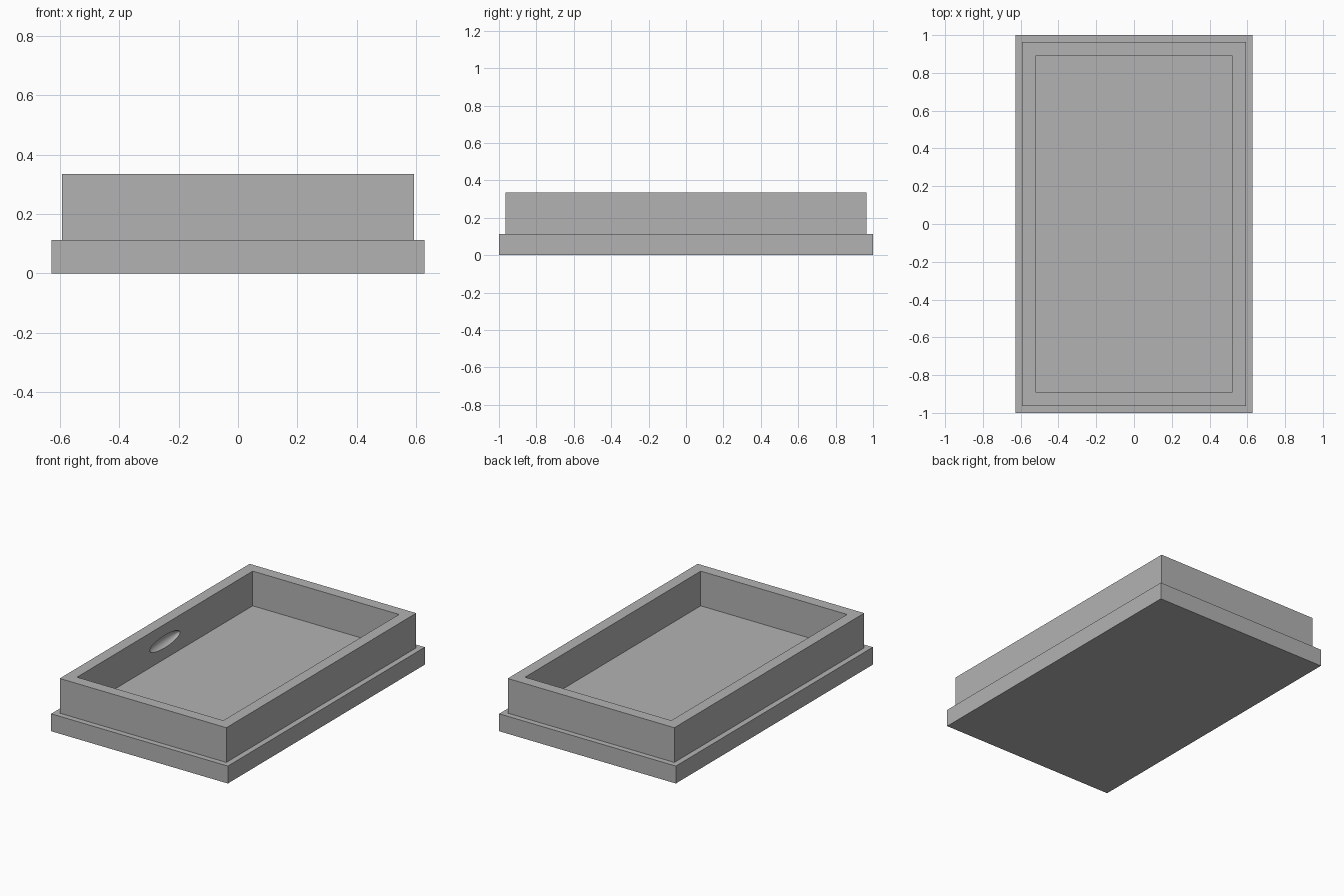
import bpy
import bmesh
from mathutils import Matrix

WIDTH, LENGTH = 1.256, 2.0
BASE_H, TOTAL_H = 0.112, 0.335
LEDGE, WALL = 0.036, 0.072

cube = bpy.data.objects.get("Cube")
if cube:
    bpy.data.objects.remove(cube, do_unlink=True)

# Single grey material
grey = bpy.data.materials.new("plain_grey")
grey.use_nodes = True
colour = (0.45, 0.45, 0.45, 1)
grey.diffuse_color = colour
grey.node_tree.nodes["Principled BSDF"].inputs["Base Color"].default_value = colour


def make_object(name, bm):
    mesh = bpy.data.meshes.new(name)
    bmesh.ops.recalc_face_normals(bm, faces=bm.faces)
    bm.to_mesh(mesh)
    bm.free()
    mesh.materials.append(grey)
    obj = bpy.data.objects.new(name, mesh)
    bpy.context.collection.objects.link(obj)
    return obj


def step(bm, face, inset, rise):
    """Inset a face, then extrude the inner part up or down."""
    bmesh.ops.inset_region(bm, faces=[face], thickness=inset, use_even_offset=True)
    made = bmesh.ops.extrude_discrete_faces(bm, faces=[face])["faces"][0]
    bmesh.ops.translate(bm, verts=made.verts, vec=(0, 0, rise))
    return made


# Tray: base slab, raised rim, sunken floor
bm = bmesh.new()
bmesh.ops.create_cube(bm, size=1)
bmesh.ops.transform(bm, verts=bm.verts, matrix=Matrix.Translation((0, 0, BASE_H / 2))
                    @ Matrix.Diagonal((WIDTH, LENGTH, BASE_H, 1)))
top = max(bm.faces, key=lambda f: f.calc_center_median().z)
top = step(bm, top, LEDGE, TOTAL_H - BASE_H)
step(bm, top, WALL, BASE_H - TOTAL_H)
tray = make_object("tray", bm)

# Shallow oval thumb recess in the inner side wall
bm = bmesh.new()
bmesh.ops.create_uvsphere(bm, u_segments=48, v_segments=24, radius=1)
for face in bm.faces:
    face.smooth = True
inner_x = -WIDTH / 2 + LEDGE + WALL
mid_z = (BASE_H + TOTAL_H) / 2
bmesh.ops.transform(bm, verts=bm.verts, matrix=Matrix.Translation((inner_x, 0, mid_z))
                    @ Matrix.Diagonal((0.035, 0.153, 0.04, 1)))
cutter = make_object("recess_cutter", bm)
cutter.hide_render = True

cut = tray.modifiers.new("recess", 'BOOLEAN')
cut.operation = 'DIFFERENCE'
cut.solver = 'EXACT'
cut.object = cutter

bpy.ops.object.select_all(action='DESELECT')
tray.select_set(True)
bpy.context.view_layer.objects.active = tray
bpy.ops.object.modifier_apply(modifier=cut.name)
bpy.data.objects.remove(cutter, do_unlink=True)
bpy.ops.object.shade_smooth_by_angle()
